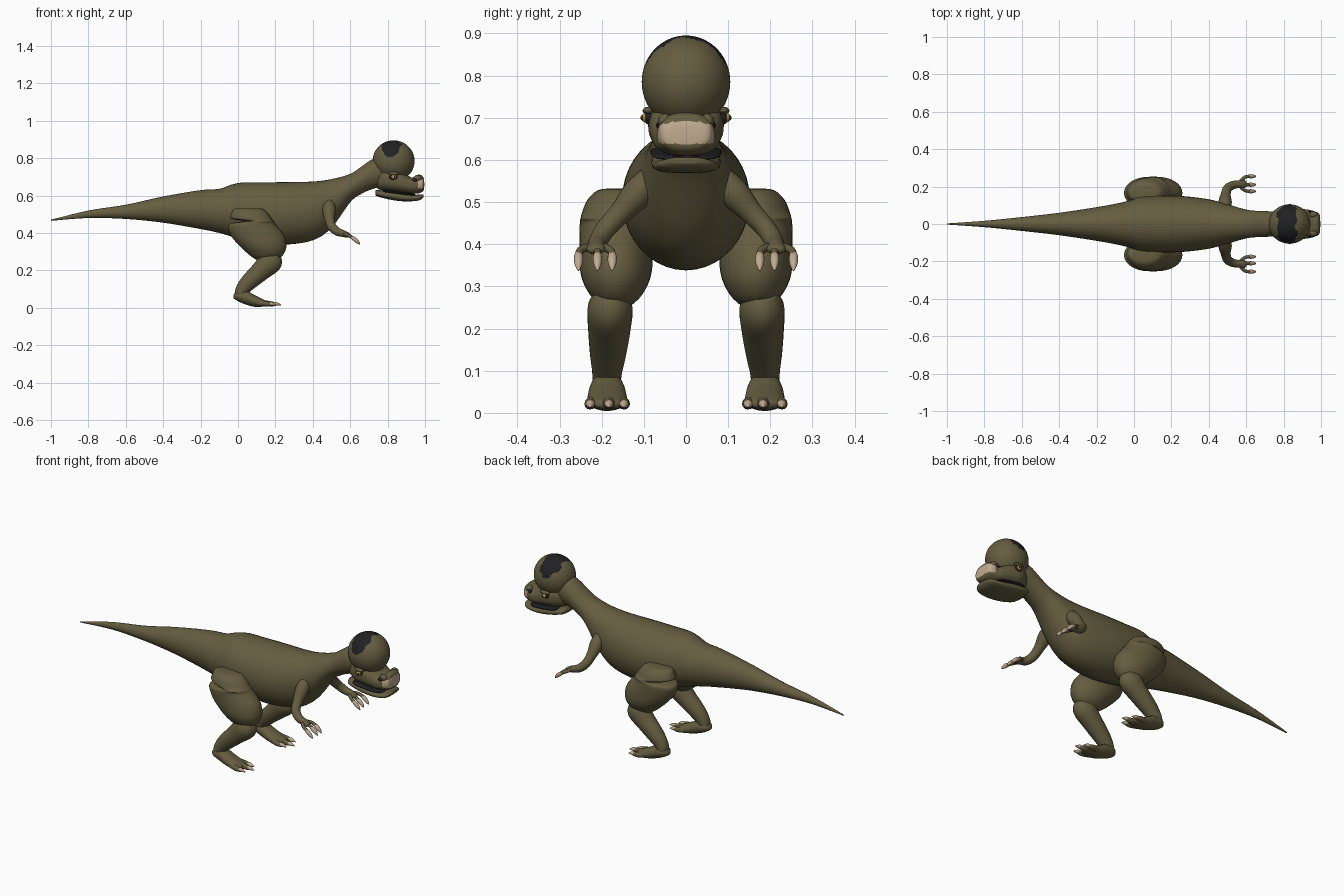
import bpy, bmesh, math
from mathutils import Vector

cube = bpy.data.objects.get("Cube")
if cube:
    bpy.data.objects.remove(cube, do_unlink=True)


def material(name, rgb):
    m = bpy.data.materials.new(name)
    m.use_nodes = True
    m.diffuse_color = (*rgb, 1)
    bsdf = m.node_tree.nodes["Principled BSDF"]
    bsdf.inputs["Base Color"].default_value = (*rgb, 1)
    bsdf.inputs["Roughness"].default_value = 0.8
    return m


OLIVE = material("olive skin", (0.13, 0.11, 0.052))
BLACK = material("black patch", (0.015, 0.015, 0.017))
CREAM = material("cream horn", (0.53, 0.41, 0.28))
AMBER = material("amber eye", (0.55, 0.27, 0.03))


def finish(name, bm, mats, rule=None):
    bmesh.ops.recalc_face_normals(bm, faces=bm.faces)
    for f in bm.faces:
        f.smooth = True
        if rule and rule(f.calc_center_median()):
            f.material_index = 1
    mesh = bpy.data.meshes.new(name)
    bm.to_mesh(mesh)
    bm.free()
    for m in mats:
        mesh.materials.append(m)
    ob = bpy.data.objects.new(name, mesh)
    bpy.context.collection.objects.link(ob)
    return ob


def spline(rows, steps):
    """Smooth rows of numbers with a Catmull-Rom curve."""
    out = []
    for i in range(len(rows) - 1):
        quad = [rows[max(i - 1, 0)], rows[i], rows[i + 1], rows[min(i + 2, len(rows) - 1)]]
        for k in range(steps):
            t = k / steps
            out.append([0.5 * (2 * b + (c - a) * t + (2 * a - 5 * b + 4 * c - d) * t * t
                               + (3 * b - a - 3 * c + d) * t ** 3)
                        for a, b, c, d in zip(*quad)])
    return out + [list(rows[-1])]


def tube(name, rows, mats, sides=24, steps=5, axis=None, power=1.0, side=1, rule=None):
    """Loft rows of (x, y, z, half width, half height); a fixed axis keeps rings parallel."""
    rows = spline(rows, steps)
    bm = bmesh.new()
    rings = []
    for i, (x, y, z, w, h) in enumerate(rows):
        t = axis or Vector(rows[min(i + 1, len(rows) - 1)][:3]) - Vector(rows[max(i - 1, 0)][:3])
        t = t.normalized()
        wide = Vector((0, 1, 0))
        wide = (wide - t * wide.dot(t)).normalized()
        high = t.cross(wide)
        ring = []
        for k in range(sides):
            a = math.tau * k / sides
            c, s = (math.copysign(abs(v) ** power, v) for v in (math.cos(a), math.sin(a)))
            p = Vector((x, y, z)) + wide * c * max(w, 0.001) + high * s * max(h, 0.001)
            ring.append(bm.verts.new((p.x, p.y * side, p.z)))
        rings.append(ring)
    for a, b in zip(rings, rings[1:]):
        for k in range(sides):
            n = (k + 1) % sides
            bm.faces.new((a[k], a[n], b[n], b[k]))
    bm.faces.new(rings[0])
    bm.faces.new(rings[-1])
    return finish(name, bm, mats, rule)


def ball(name, centre, radii, mats, u=16, v=10, rule=None):
    bm = bmesh.new()
    bmesh.ops.create_uvsphere(bm, u_segments=u, v_segments=v, radius=1)
    for vert in bm.verts:
        vert.co = Vector(centre) + Vector(p * r for p, r in zip(vert.co, radii))
    return finish(name, bm, mats, rule)


X, Z = Vector((1, 0, 0)), Vector((0, 0, 1))


def midline(rows):
    return [(x, 0, z, w, h) for x, z, w, h in rows]


# Tail, torso and neck in one loft
tube("body", midline([
    (-1, .468, .003, .003), (-.8, .50, .017, .02), (-.6, .513, .037, .038),
    (-.4, .525, .06, .07), (-.2, .525, .09, .104), (-.1, .518, .108, .118),
    (-.03, .52, .124, .14), (.03, .518, .143, .152), (.12, .51, .15, .16),
    (.25, .505, .15, .167), (.4, .518, .132, .157), (.5, .558, .105, .13),
    (.6, .64, .077, .076), (.66, .682, .07, .073), (.72, .715, .068, .08),
    (.78, .725, .062, .075)]), [OLIVE], sides=40, axis=X)


# Domed skull with a dark saddle patch
def in_patch(c):
    wave = 0.005 * math.sin(c.y * 90) + 0.003 * math.sin(c.z * 160)
    taper = max(0, 0.845 - c.z)
    return c.z > 0.803 and 0.767 + taper + wave < c.x < 0.868 - taper * 0.8 + wave


ball("skull_dome", (.832, 0, .785), (.112, .105, .11), [OLIVE, BLACK], 72, 48, in_patch)

# Muzzle with a horny beak tip
tube("muzzle", midline([
    (.745, .69, .055, .055), (.80, .685, .087, .062), (.86, .675, .087, .06),
    (.92, .655, .078, .045), (.945, .655, .07, .045), (.965, .662, .066, .05),
    (.985, .663, .06, .043), (.994, .66, .045, .028), (.996, .66, .01, .006)]),
    [OLIVE, CREAM], sides=48, axis=X, power=.8,
    rule=lambda c: c.x > .962 and .638 < c.z < .692 - 2.5 * c.y ** 2)
tube("lower_jaw", midline([
    (.735, .615, .05, .014), (.75, .612, .07, .018), (.80, .603, .08, .022),
    (.86, .594, .082, .023), (.92, .587, .078, .018), (.97, .59, .066, .015),
    (.99, .597, .042, .009), (.993, .598, .01, .003)]), [OLIVE], axis=X, power=.75)
tube("mouth_lining", midline([
    (.775, .625, .07, .006), (.80, .622, .084, .009), (.87, .613, .083, .008),
    (.925, .607, .074, .007), (.95, .604, .05, .004)]), [BLACK], axis=X, power=.7)

for side, label in ((1, "left"), (-1, "right")):
    # Face details
    ball(label + "_eye_socket", (.83, .088 * side, .70), (.022, .012, .016), [BLACK])
    ball(label + "_eye", (.832, .092 * side, .70), (.014, .015, .012), [AMBER])
    ball(label + "_pupil", (.836, .104 * side, .70), (.005, .004, .006), [BLACK], 10, 6)
    ball(label + "_brow", (.832, .09 * side, .717), (.03, .013, .009), [OLIVE])
    ball(label + "_nostril", (.945, .062 * side, .682), (.012, .009, .009), [BLACK])
    ball(label + "_nose_bump", (.96, .05 * side, .692), (.022, .017, .018), [OLIVE])

    # Thigh, given as (front x, back x, z, half width), with a crease at the back
    thigh = [(.10, .0, .532, .02), (.135, -.025, .527, .045), (.16, -.035, .505, .068),
             (.18, -.038, .477, .08), (.19, .025, .462, .084), (.20, -.05, .447, .086),
             (.245, -.04, .39, .087), (.258, -.005, .345, .086), (.255, .03, .31, .078),
             (.235, .07, .275, .058), (.20, .11, .25, .03)]
    tube(label + "_thigh", [((f + b) / 2, .166, z, w, (f - b) / 2) for f, b, z, w in thigh],
         [OLIVE], sides=32, axis=Z, side=side)

    # Shin and foot
    tube(label + "_shin", [
        (.195, .18, .285, .035, .04), (.175, .18, .25, .053, .064),
        (.12, .182, .195, .05, .053), (.06, .185, .14, .043, .045),
        (.025, .187, .10, .036, .037), (.01, .188, .07, .033, .03)], [OLIVE], side=side)
    tube(label + "_foot", [
        (-.025, .187, .06, .012, .008), (-.005, .187, .064, .034, .026),
        (.04, .187, .056, .041, .038), (.09, .187, .036, .047, .031),
        (.14, .187, .025, .045, .018), (.165, .187, .021, .03, .01)],
        [OLIVE], axis=X, side=side)
    for n, (y, reach) in enumerate(((.147, .175), (.183, .2), (.227, .175))):
        root = .187 + (y - .187) * .7
        tube(f"{label}_toe_{n + 1}", [
            (.09, root, .03, .014, .016), (reach - .03, y, .022, .014, .014),
            (reach, y, .019, .01, .01)], [OLIVE], sides=12, side=side)
        tube(f"{label}_toe_claw_{n + 1}", [
            (reach - .015, y, .022, .008, .008), (reach + .005, y, .021, .011, .01),
            (reach + .03, y, .015, .002, .002)], [CREAM], sides=12, side=side)

    # Arm and hand
    tube(label + "_arm", [
        (.485, .08, .56, .03, .03), (.487, .115, .52, .036, .036),
        (.49, .155, .475, .027, .027), (.50, .19, .437, .024, .024),
        (.53, .208, .408, .022, .022), (.565, .213, .396, .02, .018),
        (.59, .214, .388, .022, .013), (.60, .214, .384, .012, .007)],
        [OLIVE], side=side)
    for n, y in enumerate((.175, .21, .255)):
        root = .213 + (y - .213) * .4
        tube(f"{label}_finger_{n + 1}", [
            (.57, root, .394, .01, .01), (.592, y * .8 + root * .2, .386, .009, .009),
            (.615, y, .374, .009, .009)], [OLIVE], sides=12, side=side)
        tube(f"{label}_finger_claw_{n + 1}", [
            (.607, y, .378, .008, .008), (.622, y, .368, .011, .011),
            (.64, y, .352, .009, .009), (.652, y, .338, .002, .002)],
            [CREAM], sides=12, side=side)
